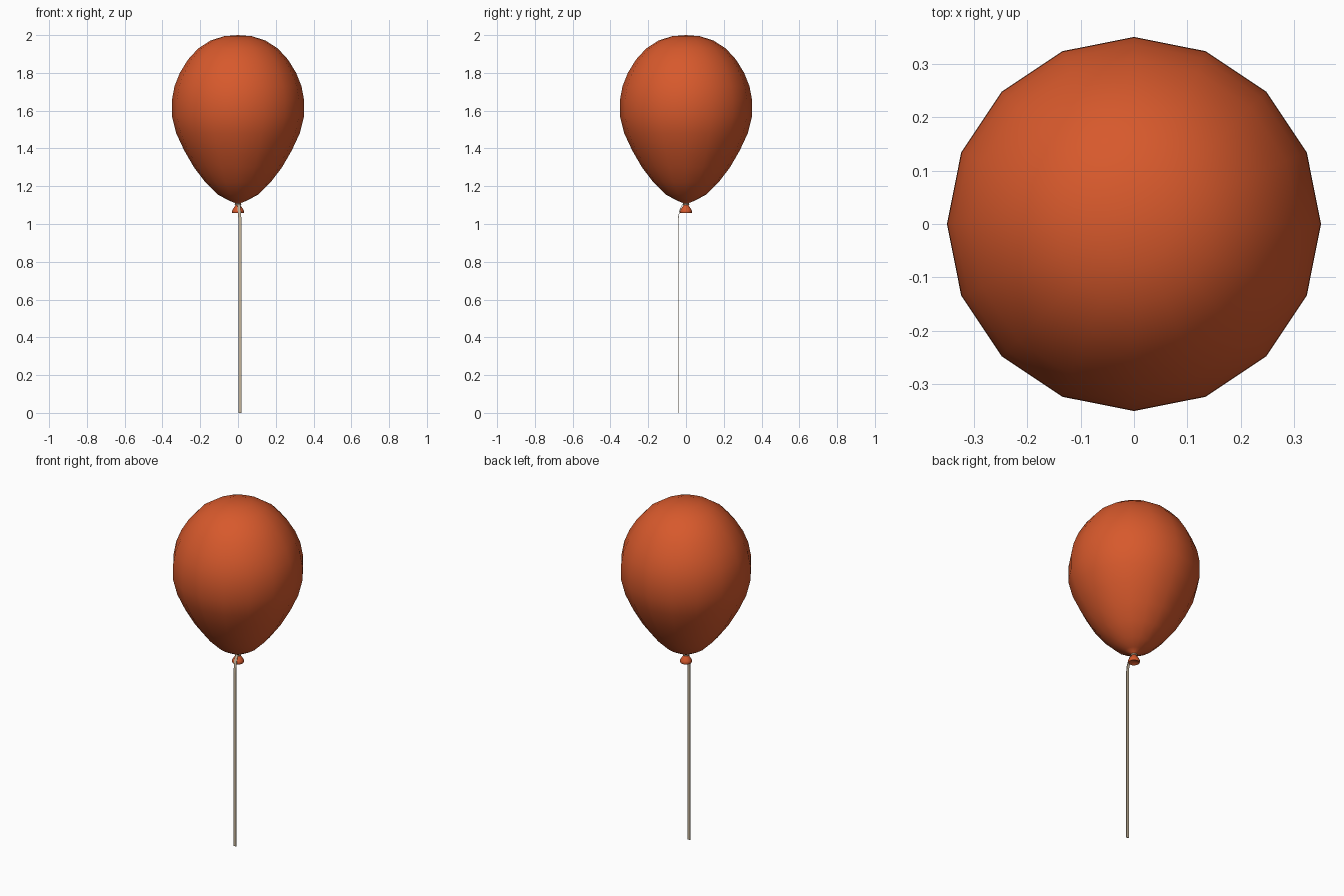
import bpy, bmesh, math

if "Cube" in bpy.data.objects:
    bpy.data.objects.remove(bpy.data.objects["Cube"])

def material(name, rgb):
    m = bpy.data.materials.new(name)
    m.diffuse_color = (*rgb, 1)
    m.use_nodes = True
    m.node_tree.nodes["Principled BSDF"].inputs["Base Color"].default_value = m.diffuse_color
    return m

def finish(name, bm, mat, angle):
    bmesh.ops.recalc_face_normals(bm, faces=bm.faces)
    me = bpy.data.meshes.new(name)
    bm.to_mesh(me)
    bm.free()
    ob = bpy.data.objects.new(name, me)
    bpy.context.collection.objects.link(ob)
    me.materials.append(mat)
    bpy.ops.object.select_all(action='DESELECT')
    ob.select_set(True)
    bpy.context.view_layer.objects.active = ob
    bpy.ops.object.shade_smooth_by_angle(angle=math.radians(angle))
    return ob

def lathe(name, profile, sides, mat, angle=60):
    bm = bmesh.new()
    vs = [bm.verts.new((r, 0, z)) for r, z in profile]
    es = [bm.edges.new(p) for p in zip(vs, vs[1:])]
    bmesh.ops.spin(bm, geom=vs + es, cent=(0, 0, 0), axis=(0, 0, 1),
                   angle=math.tau, steps=sides, use_merge=True)
    bmesh.ops.remove_doubles(bm, verts=bm.verts, dist=1e-5)
    return finish(name, bm, mat, angle)

rubber = material("orange_rubber", (0.68, 0.1, 0.025))
twine = material("beige_string", (0.55, 0.45, 0.32))

# Balloon body: teardrop with 16 sides
lathe("balloon_body", [
    (0, 2.0), (0.075, 1.994), (0.148, 1.97), (0.212, 1.928), (0.265, 1.87),
    (0.308, 1.80), (0.336, 1.73), (0.349, 1.66), (0.35, 1.57), (0.327, 1.48),
    (0.285, 1.39), (0.233, 1.30), (0.172, 1.22), (0.105, 1.155),
    (0.05, 1.125), (0.018, 1.112), (0.012, 1.10)], 16, rubber)

# Knot: flared lip below the neck, hollowed underneath
lathe("balloon_knot", [
    (0.012, 1.102), (0.018, 1.092), (0.029, 1.076), (0.033, 1.064),
    (0.029, 1.057), (0.018, 1.062), (0, 1.068)], 16, rubber)

# String loop tied round the neck
bpy.ops.mesh.primitive_torus_add(location=(0, 0, 1.104), major_radius=0.013,
    minor_radius=0.005, major_segments=16, minor_segments=6)
loop = bpy.context.object
loop.name = "string_loop"
loop.data.materials.append(twine)
bpy.ops.object.shade_smooth()

# Hanging string: flat ribbon dropping in front of the knot
path = [(0.003, -0.012, 1.106), (0.004, -0.022, 1.097), (0.006, -0.032, 1.075),
        (0.009, -0.039, 1.045), (0.01, -0.042, 1.01), (0.01, -0.042, 0)]
bm = bmesh.new()
w, t = 0.008, 0.0015
rings = []
for i, (x, y, z) in enumerate(path):
    a, b = path[max(i - 1, 0)], path[min(i + 1, len(path) - 1)]
    dy, dz = b[1] - a[1], b[2] - a[2]
    n = math.hypot(dy, dz)
    ny, nz = -dz / n * t, dy / n * t
    rings.append([bm.verts.new((x + sx * w, y + s * ny, z + s * nz))
                  for sx, s in ((-1, -1), (1, -1), (1, 1), (-1, 1))])
for a, b in zip(rings, rings[1:]):
    for k in range(4):
        j = (k + 1) % 4
        bm.faces.new((a[k], a[j], b[j], b[k]))
bm.faces.new(rings[0])
bm.faces.new(rings[-1])
finish("hanging_string", bm, twine, 40)
